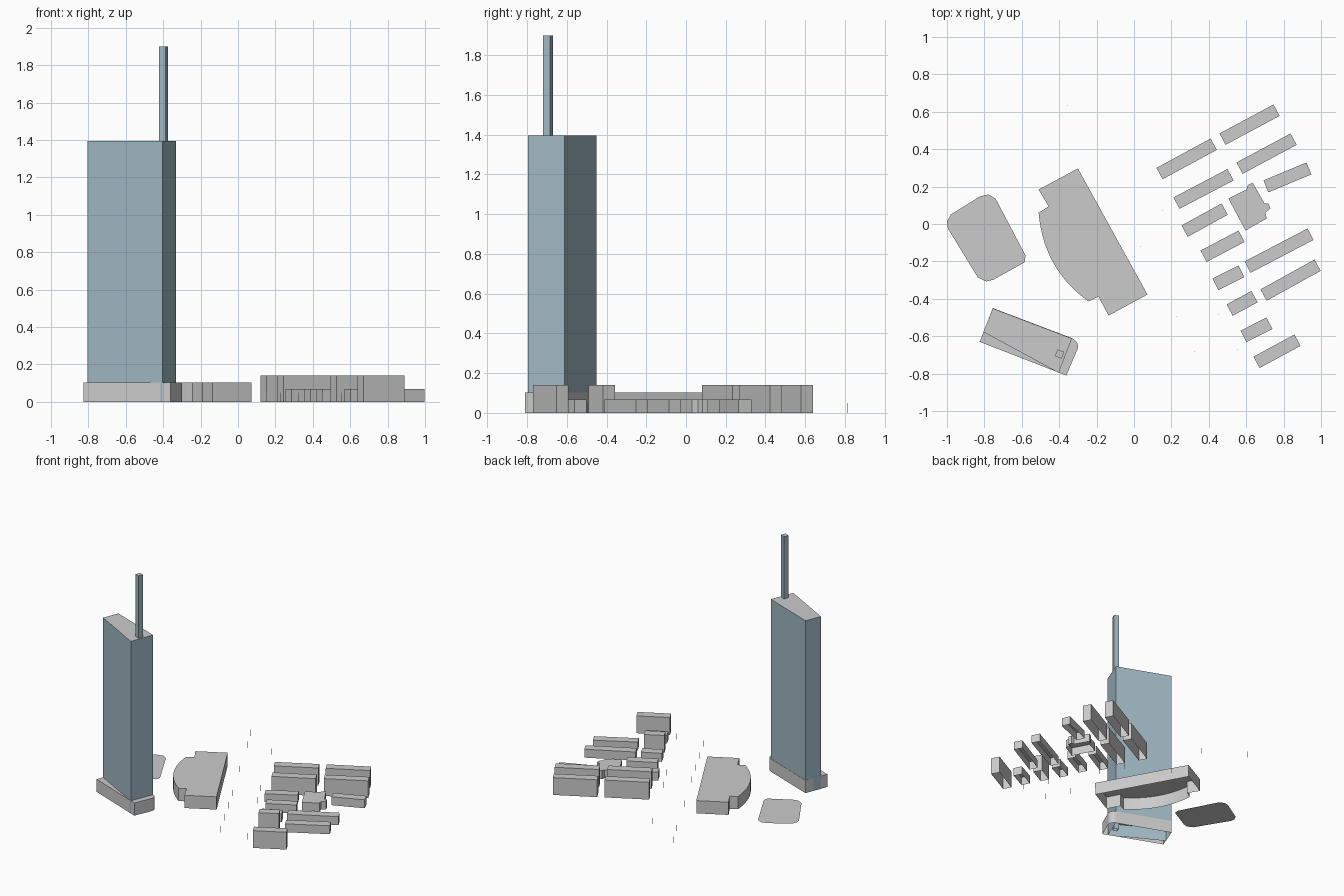
import bpy
import bmesh
from mathutils import Vector

if "Cube" in bpy.data.objects:
    bpy.data.objects.remove(bpy.data.objects["Cube"])

glass = bpy.data.materials.new("blue_glass")
glass.diffuse_color = (0.36, 0.49, 0.56, 1)
glass.use_nodes = True
glass.node_tree.nodes["Principled BSDF"].inputs["Base Color"].default_value = glass.diffuse_color


def prism(name, outline, z0, z1, roof=True, walls=True, mat=None):
    """Open-bottomed extrusion of a plan outline (walls and/or flat roof)."""
    area = sum(a[0] * b[1] - b[0] * a[1]
               for a, b in zip(outline, outline[1:] + outline[:1]))
    if area < 0:
        outline = outline[::-1]
    bm = bmesh.new()
    top = [bm.verts.new((x, y, z1)) for x, y in outline]
    if roof:
        bm.faces.new(top)
    if walls:
        low = [bm.verts.new((x, y, z0)) for x, y in outline]
        n = len(top)
        for i in range(n):
            j = (i + 1) % n
            bm.faces.new((low[i], low[j], top[j], top[i]))
    mesh = bpy.data.meshes.new(name)
    bm.to_mesh(mesh)
    bm.free()
    obj = bpy.data.objects.new(name, mesh)
    bpy.context.collection.objects.link(obj)
    if mat:
        mesh.materials.append(mat)
    return obj


def curve_through(a, m, b, steps=14):
    """Smooth plan curve from a through m to b."""
    a, m, b = Vector(a), Vector(m), Vector(b)
    pts = []
    for i in range(steps + 1):
        t = i / steps
        p = a * (2 * t - 1) * (t - 1) + m * 4 * t * (1 - t) + b * t * (2 * t - 1)
        pts.append((p.x, p.y))
    return pts


# Tower shaft with grey roof, and its mast
shaft = [(-0.805, -0.577), (-0.403, -0.796), (-0.332, -0.612), (-0.755, -0.451)]
prism("tower_walls", shaft, 0, 1.395, roof=False, mat=glass)
prism("tower_roof", shaft, 0, 1.395, walls=False)
mast = [(-0.409, -0.67), (-0.373, -0.684), (-0.387, -0.72), (-0.422, -0.706)]
prism("mast_walls", mast, 0, 1.9, roof=False, mat=glass)
prism("mast_roof", mast, 0, 1.9, walls=False)

# Podium around the tower foot, one rounded corner
podium = [(-0.755, -0.4495), (-0.825, -0.63), (-0.362, -0.81)]
podium += curve_through((-0.3, -0.665), (-0.306, -0.632), (-0.331, -0.6105), 5)
prism("tower_podium", podium, 0, 0.103)

# Large hall with a bowed front
hall = [(-0.457, 0.094), (-0.51, 0.184), (-0.30, 0.297), (0.072, -0.377),
        (-0.136, -0.49), (-0.19, -0.388)]
hall += curve_through((-0.51, 0.06), (-0.43, -0.21), (-0.243, -0.414))[::-1]
prism("hall", hall, 0, 0.103)

# Flat plaza with rounded corners
plaza = [(-0.98, 0.05), (-0.825, 0.147), (-0.78, 0.158), (-0.74, 0.136),
         (-0.58, -0.168), (-0.585, -0.205), (-0.75, -0.297), (-0.79, -0.307),
         (-0.835, -0.286), (-0.995, -0.024), (-1.0, 0.013)]
prism("plaza", plaza, 0, 0.004, walls=False)

# Row blocks: back edge start, back edge end, height
HIGH, LOW, DEPTH = 0.14, 0.068, 0.069
blocks = [
    (.12, .30, .41, .457, HIGH), (.457, .484, .746, .639, HIGH),
    (.211, .142, .50, .294, HIGH), (.548, .329, .837, .484, HIGH),
    (.692, .233, .922, .329, LOW), (.254, -.008, .468, .11, LOW),
    (.356, -.142, .559, -.035, LOW), (.42, -.291, .559, -.222, LOW),
    (.495, -.43, .628, -.358, HIGH), (.591, -.20, .928, -.024, LOW),
    (.676, -.35, .965, -.19, LOW), (.57, -.57, .709, -.50, LOW),
    (.639, -.709, .858, -.591, HIGH),
]
for i, (x0, y0, x1, y1, h) in enumerate(blocks):
    d = Vector((x1 - x0, y1 - y0)).normalized() * DEPTH
    prism(f"row_block_{i + 1}",
          [(x0, y0), (x1, y1), (x1 + d.y, y1 - d.x), (x0 + d.y, y0 - d.x)], 0, h)

# Central low building with side bays
centre = [(.505, .136), (.602, .184), (.607, .206), (.634, .222), (.698, .11),
          (.719, .11), (.73, .083), (.703, .061), (.709, .029), (.596, -.035)]
prism("central_building", centre, 0, LOW)

# Thin street posts
posts = [(-.457, .815), (-.355, .633), (-.147, .633), (-.163, .254),
         (.152, .072), (.035, -.12), (.254, -.115), (.131, -.307),
         (.227, -.494), (.451, -.484), (.323, -.681), (.553, -.67)]
r = 0.0012
for i, (x, y) in enumerate(posts):
    prism(f"street_post_{i + 1}",
          [(x - r, y - r), (x + r, y - r), (x + r, y + r), (x - r, y + r)], 0, 0.05)
